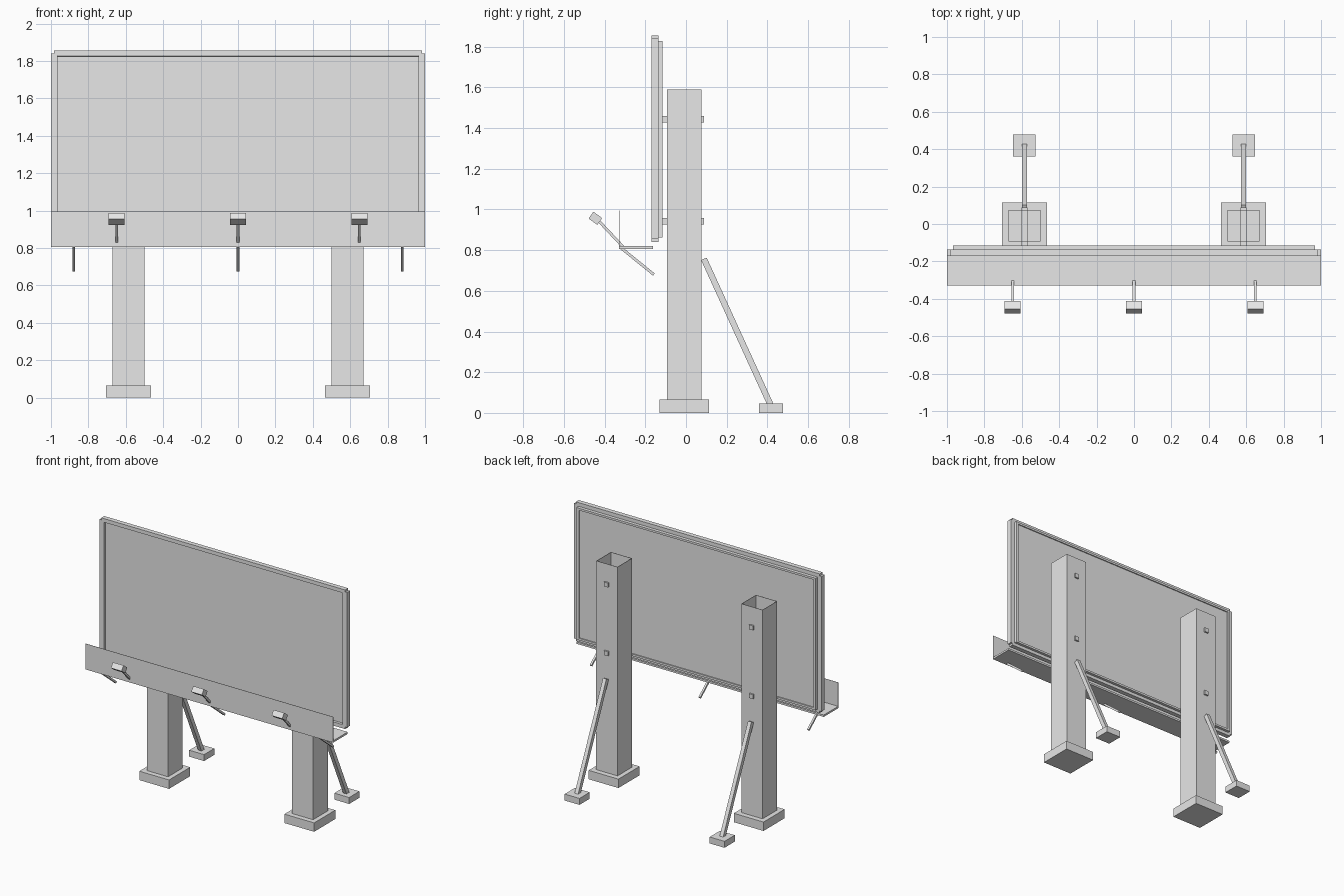
import bpy, bmesh
from mathutils import Vector, Matrix

cube = bpy.data.objects.get("Cube")
if cube:
    bpy.data.objects.remove(cube)

grey = bpy.data.materials.new("light_grey")
grey.use_nodes = True
grey.diffuse_color = (0.8, 0.8, 0.8, 1)
grey.node_tree.nodes["Principled BSDF"].inputs["Base Color"].default_value = (0.8, 0.8, 0.8, 1)


def finish(name, bm):
    mesh = bpy.data.meshes.new(name)
    bm.to_mesh(mesh)
    bm.free()
    mesh.materials.append(grey)
    ob = bpy.data.objects.new(name, mesh)
    bpy.context.scene.collection.objects.link(ob)
    return ob


def box(name, x, y, z):
    """Axis-aligned box from (min, max) pairs."""
    bm = bmesh.new()
    size = [b - a for a, b in (x, y, z)]
    mid = [(a + b) / 2 for a, b in (x, y, z)]
    bmesh.ops.create_cube(bm, size=1, matrix=Matrix.Translation(mid) @ Matrix.Diagonal((*size, 1)))
    return finish(name, bm)


def bar(name, x, start, end, width, depth):
    """Box running between two (y, z) points at a given x."""
    a, b = Vector((x, *start)), Vector((x, *end))
    along = (b - a).normalized()
    side = Vector((1, 0, 0))
    turn = Matrix((side, along.cross(side), along)).transposed().to_4x4()
    bm = bmesh.new()
    bmesh.ops.create_cube(bm, size=1, matrix=Matrix.Translation((a + b) / 2) @ turn
                          @ Matrix.Diagonal((width, depth, (b - a).length, 1)))
    return finish(name, bm)


def rails(name, half, low, high, wide, y, notch):
    """Four rails around a rectangle, with notched corners."""
    for side, s in (("left", 1), ("right", -1)):
        xs = sorted((s * half, s * (half - wide)))
        box(f"{name}_{side}_rail", xs, y, (low + notch, high - notch))
    span = (notch - half, half - notch)
    box(f"{name}_top_rail", span, y, (high - wide * 0.75, high))
    box(f"{name}_bottom_rail", span, y, (low, low + wide * 0.75))


# Sign face with a deep front frame and a smaller back frame
box("sign_panel", (-0.965, 0.965), (-0.15, -0.124), (0.865, 1.825))
rails("front_frame", 1.0, 0.84, 1.856, 0.036, (-0.17, -0.136), 0.015)
rails("back_frame", 0.967, 0.863, 1.827, 0.02, (-0.136, -0.116), 0.0)

# Walkway with a thin front screen
box("walkway", (-1, 1), (-0.33, -0.162), (0.806, 0.82))
box("walkway_screen", (-1, 1), (-0.33, -0.328), (0.806, 0.994))

for side, s in (("left", 1), ("right", -1)):
    x = s * 0.586
    # Hollow post, open at the top
    post = box(f"{side}_post", (x - 0.086, x + 0.086), (-0.093, 0.076), (0.06, 1.59))
    bm = bmesh.new()
    bm.from_mesh(post.data)
    bm.normal_update()
    bmesh.ops.delete(bm, geom=[f for f in bm.faces if f.normal.z > 0.9], context="FACES_ONLY")
    bm.to_mesh(post.data)
    bm.free()
    wall = post.modifiers.new("wall", "SOLIDIFY")
    wall.thickness = 0.004

    box(f"{side}_post_footing", (x - 0.12, x + 0.12), (-0.13, 0.114), (0, 0.065))

    # Bolts through the post into the sign
    for level, z in (("lower", 0.941), ("upper", 1.443)):
        box(f"{side}_{level}_bolt", (x - 0.016, x + 0.016), (-0.125, 0.088), (z - 0.016, z + 0.016))

    # Rear brace and its footing
    bar(f"{side}_brace", x, (0.088, 0.757), (0.42, 0.03), 0.028, 0.03)
    box(f"{side}_brace_footing", (x - 0.06, x + 0.06), (0.36, 0.478), (0, 0.047))

# Lamps on arms, and struts under the walkway
for name, s in (("left", 1), ("middle", 0), ("right", -1)):
    bar(f"{name}_lamp_arm", s * 0.649, (-0.305, 0.812), (-0.435, 0.95), 0.014, 0.014)
    bar(f"{name}_lamp", s * 0.649, (-0.467, 0.972), (-0.424, 0.941), 0.086, 0.041)
    bar(f"{name}_strut", s * 0.878, (-0.322, 0.813), (-0.158, 0.68), 0.014, 0.014)
